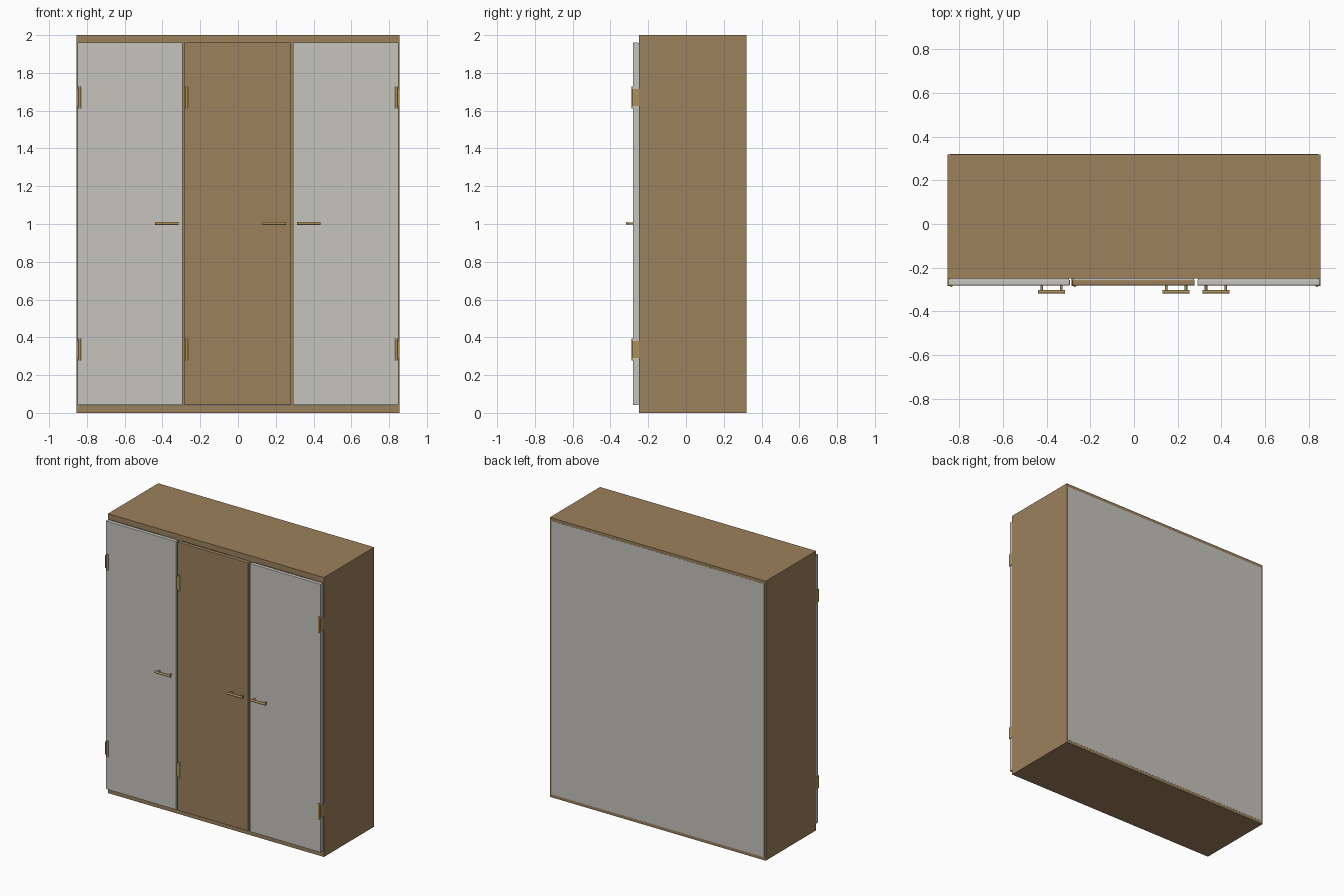
import bpy, math

if "Cube" in bpy.data.objects:
    bpy.data.objects.remove(bpy.data.objects["Cube"])


def material(name, rgb):
    m = bpy.data.materials.new(name)
    m.diffuse_color = (*rgb, 1)
    m.use_nodes = True
    m.node_tree.nodes["Principled BSDF"].inputs["Base Color"].default_value = m.diffuse_color
    return m


WOOD = material("oak_wood", (0.335, 0.218, 0.108))
GREY = material("pale_grey", (0.56, 0.55, 0.505))
BRASS = material("brass", (0.41, 0.28, 0.105))


def box(name, lo, hi, mat, bevel=0):
    bpy.ops.mesh.primitive_cube_add(size=1, location=[(a + b) / 2 for a, b in zip(lo, hi)])
    ob = bpy.context.object
    ob.name = name
    ob.scale = [b - a for a, b in zip(lo, hi)]
    bpy.ops.object.transform_apply(location=False, rotation=False, scale=True)
    ob.data.materials.append(mat)
    if bevel:
        mod = ob.modifiers.new("soft_edge", 'BEVEL')
        mod.width = bevel
        mod.segments = 2
    return ob


def rod(name, centre, radius, length, axis, mat):
    rot = {'x': (0, math.pi / 2, 0), 'y': (math.pi / 2, 0, 0), 'z': (0, 0, 0)}[axis]
    bpy.ops.mesh.primitive_cylinder_add(vertices=16, radius=radius, depth=length,
                                        location=centre, rotation=rot)
    ob = bpy.context.object
    ob.name = name
    ob.data.materials.append(mat)
    bpy.ops.object.shade_smooth_by_angle()
    return ob


W, FRONT, BACK = 0.855, -0.249, 0.319

# carcass
box("bottom_board", (-W, FRONT, 0), (W, BACK, 0.04), WOOD)
box("top_board", (-W, FRONT, 1.96), (W, BACK, 2), WOOD)
for side, s in (("left", -1), ("right", 1)):
    a, b = sorted((s * W, s * (W - 0.02)))
    box(side + "_side_panel", (a, FRONT, 0.04), (b, BACK, 1.96), WOOD)
    box(side + "_divider", (s * 0.286 - 0.01, FRONT, 0.04),
        (s * 0.286 + 0.01, BACK - 0.012, 1.96), WOOD)

# back panel, a hair proud of the frame
box("back_panel", (-W + 0.012, BACK - 0.012, 0.022), (W - 0.012, BACK + 0.0008, 1.978), GREY)

# doors: name, x range, colour, hinge side, handle centre
doors = (("left", -0.85, -0.294, GREY, -1, -0.378),
         ("middle", -0.283, 0.278, WOOD, -1, 0.193),
         ("right", 0.29, 0.85, GREY, 1, 0.375))
for name, x0, x1, mat, s, hx in doors:
    box(name + "_door", (x0, -0.281, 0.042), (x1, -0.256, 1.962), mat, 0.002)
    box(name + "_door_backing", (x0 + 0.003, -0.256, 0.045), (x1 - 0.003, -0.25, 1.959), GREY)

    # hinges: leaf on the door edge, and a knuckle in front
    edge = x0 if s < 0 else x1
    for level, z in (("lower", 0.335), ("upper", 1.67)):
        a, b = sorted((edge - s * 0.008, edge + s * 0.004))
        box(f"{name}_{level}_hinge_leaf", (a, -0.284, z - 0.045), (b, FRONT, z + 0.045), BRASS)
        rod(f"{name}_{level}_hinge_knuckle", (edge - s * 0.012, -0.281, z),
            0.0075, 0.115, 'z', BRASS)

    # handle: bar on two posts
    rod(name + "_handle_bar", (hx, -0.311, 1.003), 0.0078, 0.124, 'x', BRASS)
    for i, d in enumerate((-0.045, 0.045)):
        rod(f"{name}_handle_post_{i + 1}", (hx + d, -0.295, 1.003), 0.006, 0.032, 'y', BRASS)
